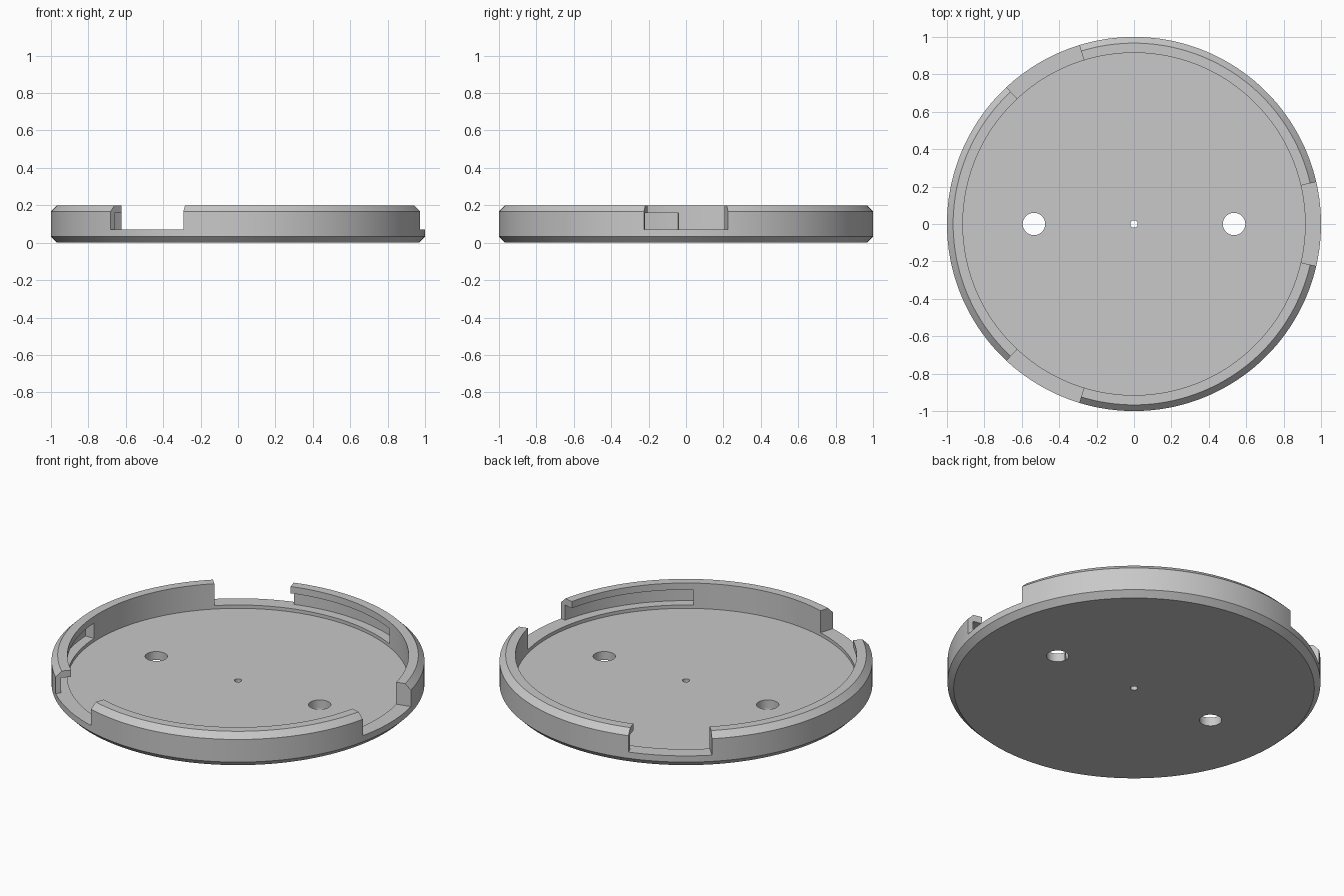
import bpy, bmesh
from math import cos, sin, radians

if "Cube" in bpy.data.objects:
    bpy.data.objects.remove(bpy.data.objects["Cube"])

grey = bpy.data.materials.new("plain grey")
grey.use_nodes = True
colour = (0.58, 0.58, 0.58, 1)
grey.diffuse_color = colour
grey.node_tree.nodes["Principled BSDF"].inputs["Base Color"].default_value = colour


def lathe(name, profile, start=0, end=360, steps=180, closed=False):
    """Sweep an (r, z) profile about z; a closed profile gives a capped sector."""
    bm = bmesh.new()
    full = end - start == 360
    rings = []
    for i in range(steps if full else steps + 1):
        a = radians(start + (end - start) * i / steps)
        rings.append([bm.verts.new((r * cos(a), r * sin(a), z)) for r, z in profile])
    n = len(profile)
    for i in range(steps):
        p, q = rings[i], rings[(i + 1) % len(rings)]
        for j in range(n if closed else n - 1):
            k = (j + 1) % n
            bm.faces.new((p[j], q[j], q[k], p[k]))
    if closed and not full:
        bm.faces.new(rings[0])
        bm.faces.new(rings[-1])
    bmesh.ops.remove_doubles(bm, verts=bm.verts, dist=1e-5)
    bmesh.ops.recalc_face_normals(bm, faces=bm.faces)
    mesh = bpy.data.meshes.new(name)
    bm.to_mesh(mesh)
    bm.free()
    ob = bpy.data.objects.new(name, mesh)
    bpy.context.collection.objects.link(ob)
    mesh.materials.append(grey)
    return ob


def cut(target, cutter):
    cutter.hide_render = True
    mod = target.modifiers.new("cut", "BOOLEAN")
    mod.operation = "DIFFERENCE"
    mod.solver = "EXACT"
    mod.object = cutter
    bpy.context.view_layer.objects.active = target
    bpy.ops.object.modifier_apply(modifier=mod.name)
    bpy.data.objects.remove(cutter)


def box(r0, r1, z0, z1):
    return [(r0, z0), (r1, z0), (r1, z1), (r0, z1)]


# Dished cap with chamfered rim
FLOOR, LEDGE, TOP, C, INNER = 0.05, 0.07, 0.2, 0.033, 0.915
cap = lathe("bayonet_cap", [(0, 0), (1 - C, 0), (1, C), (1, TOP - C), (1 - C, TOP),
                            (INNER, TOP), (INNER, FLOOR), (0, FLOOR)])

# Three rim notches, each leading into a locking slot inside the wall
for centre in (0, 120, 240):
    cut(cap, lathe("notch_cutter", box(0.8, 1.1, LEDGE, 0.3),
                   centre - 13, centre + 13, 13, True))
    cut(cap, lathe("slot_cutter", box(0.8, 0.97, LEDGE, 0.16),
                   centre - 57.5, centre - 11, 24, True))

# Two screw holes and a small centre hole
for x, r in ((-0.535, 0.06), (0.535, 0.06), (0, 0.02)):
    drill = lathe("hole_cutter", [(0, -0.1), (r, -0.1), (r, 0.3), (0, 0.3)], steps=48)
    drill.location.x = x
    bpy.context.view_layer.update()
    cut(cap, drill)

# Smooth the round walls, keep edges crisp
bpy.ops.object.select_all(action="DESELECT")
cap.select_set(True)
bpy.context.view_layer.objects.active = cap
bpy.ops.object.shade_smooth_by_angle(angle=radians(30))
